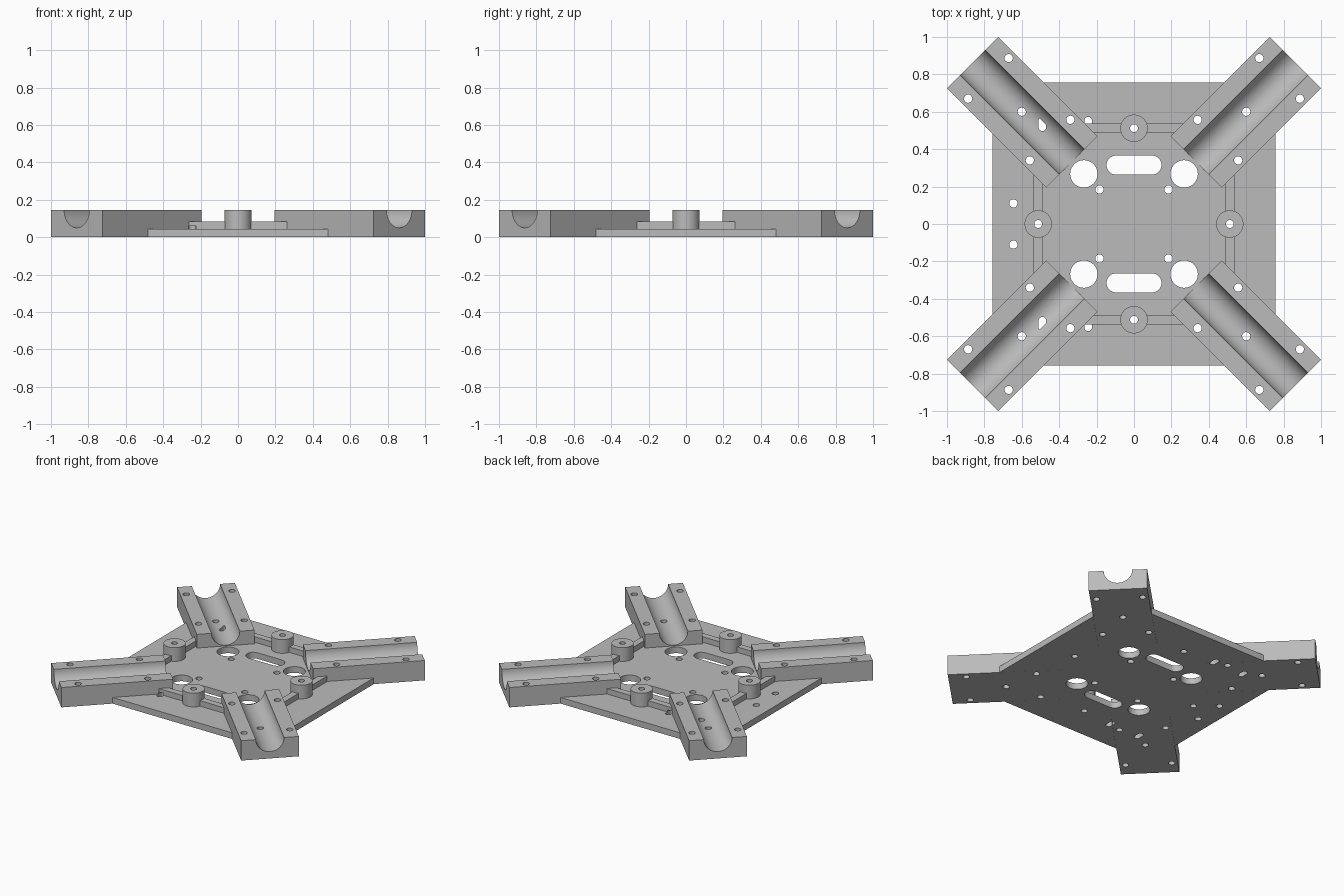
import bpy, bmesh
from math import pi, cos, sin, radians
from mathutils import Matrix

cube = bpy.data.objects.get("Cube")
if cube:
    bpy.data.objects.remove(cube, do_unlink=True)

grey = bpy.data.materials.new("light_grey")
grey.use_nodes = True
colour = (0.5, 0.5, 0.5, 1)
grey.diffuse_color = colour
grey.node_tree.nodes["Principled BSDF"].inputs["Base Color"].default_value = colour

PLATE_T, RIB_TOP, TOP = 0.045, 0.085, 0.145
CORNERS = [(sx, sy) for sx in (-1, 1) for sy in (-1, 1)]


def add_prism(bm, outline, low, high, matrix=Matrix()):
    """Extrude an outline from low to high along its local z."""
    base = [bm.verts.new(matrix @ Matrix.Translation((x, y, low)).translation) for x, y in outline]
    face = bm.faces.new(base)
    moved = bmesh.ops.extrude_face_region(bm, geom=[face])["geom"]
    shift = matrix.to_3x3().col[2] * (high - low)
    bmesh.ops.translate(bm, verts=[v for v in moved if isinstance(v, bmesh.types.BMVert)], vec=shift)


def make(name, bm):
    bmesh.ops.recalc_face_normals(bm, faces=bm.faces)
    mesh = bpy.data.meshes.new(name)
    bm.to_mesh(mesh)
    bm.free()
    mesh.materials.append(grey)
    obj = bpy.data.objects.new(name, mesh)
    bpy.context.collection.objects.link(obj)
    return obj


def prism(name, outline, low, high, matrix=Matrix()):
    bm = bmesh.new()
    add_prism(bm, outline, low, high, matrix)
    return make(name, bm)


def rounded(x, y, r, dx=0, dy=0, n=32):
    """Circle, or a slot when stretched by dx or dy."""
    pts = []
    for i in range(n):
        a = 2 * pi * (i + 0.5) / n
        c, s = cos(a), sin(a)
        pts.append((x + r * c + (dx if c > 0 else -dx), y + r * s + (dy if s > 0 else -dy)))
    return pts


def turn(k):
    return Matrix.Rotation(k * pi / 2, 4, "Z")


parts = []

# Base plate, with a notch for each arm
outline = []
for k in range(4):
    for x, y in ((0.757, 0.482), (0.47, 0.195), (0.195, 0.47), (0.482, 0.757)):
        p = turn(k) @ Matrix.Translation((x, y, 0)).translation
        outline.append((p.x, p.y))
parts.append(prism("base_plate", outline, 0, PLATE_T))

# Diagonal arms with a half-round channel
HALF, R = 0.194, 0.095
section = [(-HALF, TOP), (-HALF, 0), (HALF, 0), (HALF, TOP)]
section += [(R * cos(a), TOP - R * sin(a)) for a in (pi * i / 24 for i in range(25))]
upright = Matrix(((0, 0, 1, 0), (1, 0, 0, 0), (0, 1, 0, 0), (0, 0, 0, 1)))
for k, side in enumerate(("back_left", "back_right", "front_right", "front_left")):
    m = turn(k) @ Matrix.Rotation(radians(45), 4, "Z") @ upright
    parts.append(prism(side + "_arm", section, 0.47, 1.22, m))

# Ribs joining the arms, each with a round post in the middle
for k, side in enumerate(("back", "right", "front", "left")):
    rib = [(-0.215, 0.49), (0.215, 0.49), (0.262, 0.537), (-0.262, 0.537)]
    parts.append(prism(side + "_rib", rib, PLATE_T, RIB_TOP, turn(k)))
    parts.append(prism(side + "_post", rounded(0, 0.512, 0.073, n=48), PLATE_T, TOP, turn(k)))

# Cutter for all holes and slots
bm = bmesh.new()
through = []
for sx, sy in CORNERS:
    through.append(rounded(sx * 0.268, sy * 0.268, 0.073, n=48))
    for x, y in ((0.185, 0.185), (0.60, 0.60), (0.34, 0.557),
                 (0.557, 0.34), (0.67, 0.887), (0.887, 0.67)):
        through.append(rounded(sx * x, sy * y, 0.022))
for s in (-1, 1):
    through.append(rounded(0, s * 0.315, 0.051, dx=0.096))
    through.append(rounded(-0.645, s * 0.11, 0.022))
    through.append(rounded(0, s * 0.512, 0.021))
    through.append(rounded(s * 0.512, 0, 0.021))
    for x in (-0.245, -0.49):
        add_prism(bm, rounded(x, s * 0.535, 0.02, dy=0.018), -0.1, 0.06)
for shape in through:
    add_prism(bm, shape, -0.1, 0.3)
cutter = make("hole_cutter", bm)
cutter.hide_render = True

for obj in parts:
    mod = obj.modifiers.new("holes", "BOOLEAN")
    mod.operation = "DIFFERENCE"
    mod.solver = "EXACT"
    mod.object = cutter
    bpy.ops.object.select_all(action="DESELECT")
    obj.select_set(True)
    bpy.context.view_layer.objects.active = obj
    bpy.ops.object.modifier_apply(modifier=mod.name)
    bpy.ops.object.shade_smooth_by_angle(angle=radians(30))
bpy.data.objects.remove(cutter, do_unlink=True)
